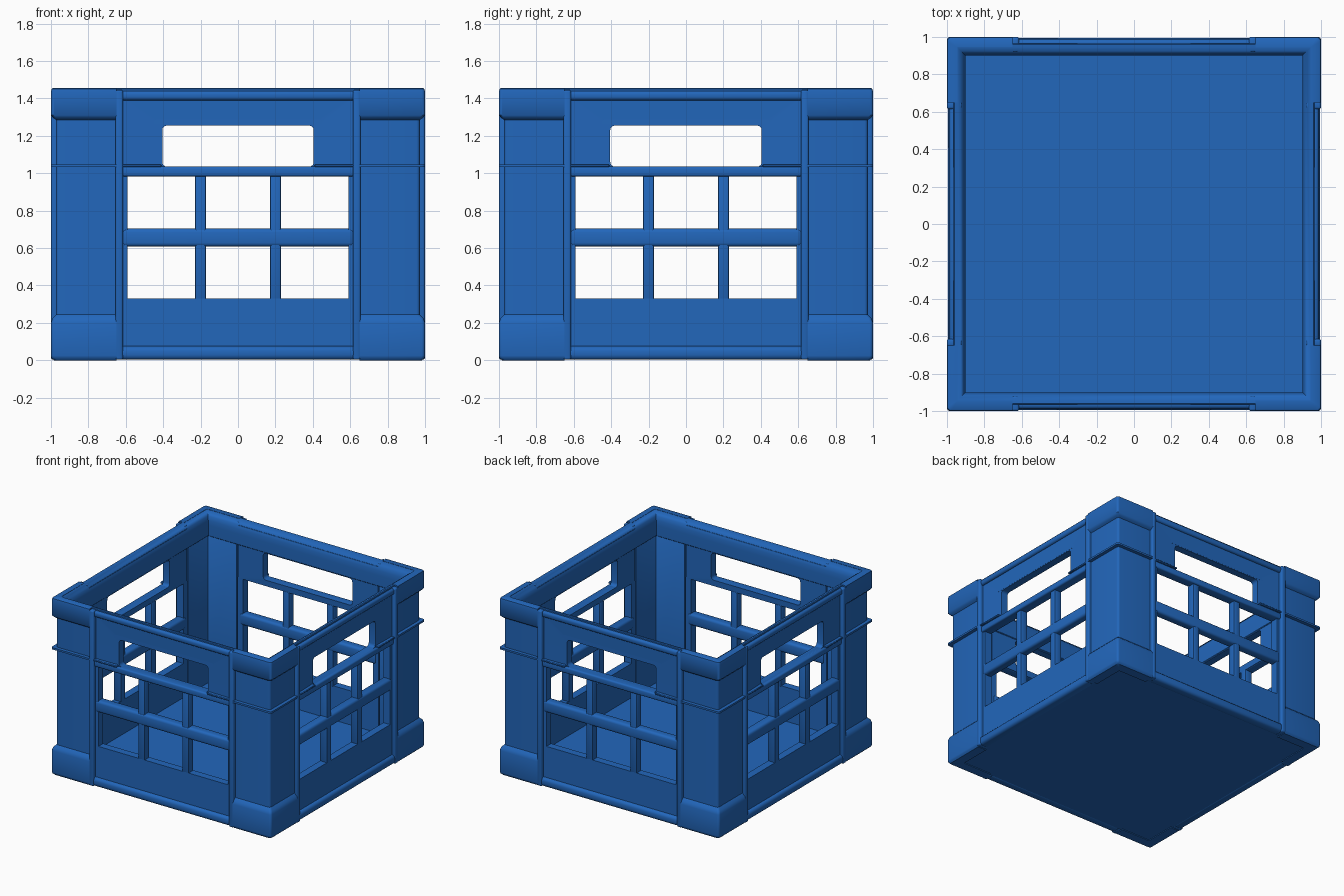
import bpy, bmesh, math
from mathutils import Matrix

if "Cube" in bpy.data.objects:
    bpy.data.objects.remove(bpy.data.objects["Cube"])

blue = bpy.data.materials.new("crate_blue")
blue.diffuse_color = (0.016, 0.135, 0.50, 1)
blue.use_nodes = True
blue.node_tree.nodes["Principled BSDF"].inputs["Base Color"].default_value = blue.diffuse_color
SIDES = ["front", "right", "back", "left"]


def finish(bm, name, turn=0):
    """Turn the part to its side of the crate and make it an object."""
    bm.transform(Matrix.Rotation(turn * math.pi / 2, 4, 'Z'))
    bmesh.ops.recalc_face_normals(bm, faces=bm.faces)
    me = bpy.data.meshes.new(name)
    bm.to_mesh(me)
    bm.free()
    me.materials.append(blue)
    ob = bpy.data.objects.new(name, me)
    bpy.context.collection.objects.link(ob)
    bpy.ops.object.select_all(action='DESELECT')
    ob.select_set(True)
    bpy.context.view_layer.objects.active = ob
    bpy.ops.object.shade_smooth_by_angle(angle=math.radians(40))
    return ob


def box(name, turn, x, y, z, bevel=0.0, segs=3):
    """Box from (min, max) ranges with optional rounded edges."""
    bm = bmesh.new()
    bmesh.ops.create_cube(bm, size=1)
    for v in bm.verts:
        for i, r in enumerate((x, y, z)):
            v.co[i] = r[0] if v.co[i] < 0 else r[1]
    if bevel:
        bmesh.ops.bevel(bm, geom=bm.edges[:], offset=bevel, segments=segs,
                        profile=0.5, affect='EDGES')
    return finish(bm, name, turn)


def corner_loft(name, turn, levels, end=0.65, r=0.018):
    """L-shaped corner post; levels are (z, outer, inner)."""
    bm = bmesh.new()
    rings = []
    for z, o, i in levels:
        pts = [(end, -o)]
        for k in range(5):
            a = -math.pi / 2 + k * math.pi / 8
            pts.append((o - r + r * math.cos(a), -o + r + r * math.sin(a)))
        pts += [(o, -end), (i, -end), (i, -i), (end, -i)]
        rings.append([bm.verts.new((px, py, z)) for px, py in pts])
    n = len(rings[0])
    for a, b in zip(rings, rings[1:]):
        for k in range(n):
            bm.faces.new((a[k], a[(k + 1) % n], b[(k + 1) % n], b[k]))
    bm.faces.new(rings[0])
    bm.faces.new(rings[-1])
    return finish(bm, name, turn)


def square_ring(name, profile):
    """Closed (distance, height) profile swept around the square crate."""
    bm = bmesh.new()
    cols = [[bm.verts.new((sx * d, sy * d, z)) for d, z in profile]
            for sx, sy in ((-1, -1), (1, -1), (1, 1), (-1, 1))]
    n = len(profile)
    for c in range(4):
        a, b = cols[c], cols[(c + 1) % 4]
        for k in range(n):
            bm.faces.new((a[k], a[(k + 1) % n], b[(k + 1) % n], b[k]))
    return finish(bm, name)


def handle_board(name, turn):
    """Board above the windows with a rounded hand hole."""
    def outline(w, z0, z1, r):
        pts = []
        for cx, cz, a0 in ((w - r, z1 - r, 0), (r - w, z1 - r, 90),
                           (r - w, z0 + r, 180), (w - r, z0 + r, 270)):
            for k in range(5):
                a = math.radians(a0 + k * 22.5)
                pts.append((cx + r * math.cos(a), cz + r * math.sin(a)))
        return pts
    hole = outline(0.405, 1.035, 1.255, 0.025)
    rim = outline(0.635, 0.985, 1.42, 0.001)
    bm = bmesh.new()
    loops = [[bm.verts.new((px, y, pz)) for px, pz in pts]
             for pts, y in ((rim, -0.97), (hole, -0.965), (hole, -0.905), (rim, -0.908))]
    for a, b in zip(loops, loops[1:] + loops[:1]):
        for k in range(20):
            m = (k + 1) % 20
            bm.faces.new((a[k], a[m], b[m], b[k]))
    return finish(bm, name, turn)


POST = [(0, 0.985, 0.908), (0.012, 0.997, 0.908), (0.025, 1.0, 0.908), (0.2, 1.0, 0.908),
        (0.225, 0.992, 0.908), (0.245, 0.972, 0.908), (1.285, 0.972, 0.908),
        (1.295, 0.988, 0.915), (1.31, 1.0, 0.93), (1.435, 1.0, 0.945),
        (1.45, 0.997, 0.945), (1.455, 0.99, 0.945)]

for t, side in enumerate(SIDES):
    nxt = SIDES[(t + 1) % 4]
    # Corner post with flared foot and cap, and its thin ledge
    corner_loft(f"corner_post_{side}_{nxt}", t, POST)
    corner_loft(f"corner_ledge_{side}_{nxt}", t,
                [(1.032, 1.0, 0.95), (1.047, 1.0, 0.95)])

    # Solid boards below and above the windows
    box(f"lower_board_{side}", t, (-0.64, 0.64), (-0.97, -0.908), (0.02, 0.33))
    handle_board(f"handle_board_{side}", t)

    # Window lattice
    for s, label in ((-1, "a"), (1, "b")):
        box(f"window_jamb_{side}_{label}", t, sorted((s * 0.59, s * 0.64)),
            (-0.97, -0.908), (0.32, 0.99))
        box(f"window_upright_{side}_{label}", t, (s * 0.2 - 0.03, s * 0.2 + 0.03),
            (-0.97, -0.903), (0.32, 0.99), 0.01, 2)
        # Vertical rib and side ledge
        box(f"rib_{side}_{label}", t, (s * 0.635 - 0.021, s * 0.635 + 0.021),
            (-1.0, -0.92), (0.003, 1.445), 0.012)
        box(f"side_ledge_{side}_{label}", t, sorted((s * 0.41, s * 0.64)),
            (-0.995, -0.95), (1.032, 1.047), 0.004, 1)
    box(f"window_crossbar_{side}", t, (-0.62, 0.62), (-0.975, -0.90),
        (0.608, 0.704), 0.02)
    box(f"window_lintel_{side}", t, (-0.62, 0.62), (-0.985, -0.908), (0.983, 1.035), 0.012)

    # Rounded rails at top and bottom
    box(f"top_rail_{side}", t, (-0.64, 0.64), (-0.988, -0.93), (1.39, 1.44), 0.018)
    box(f"bottom_rail_{side}", t, (-0.64, 0.64), (-0.995, -0.91), (0.003, 0.075), 0.025)

# Rounded rim overhanging the inside
square_ring("inner_rim", [(0.966, 1.26), (0.966, 1.45), (0.96, 1.455), (0.945, 1.453),
                          (0.925, 1.442), (0.91, 1.42), (0.902, 1.39), (0.90, 1.35),
                          (0.90, 1.265), (0.905, 1.26)])

# Floor plate
box("floor", 0, (-0.93, 0.93), (-0.93, 0.93), (0.006, 0.05))
